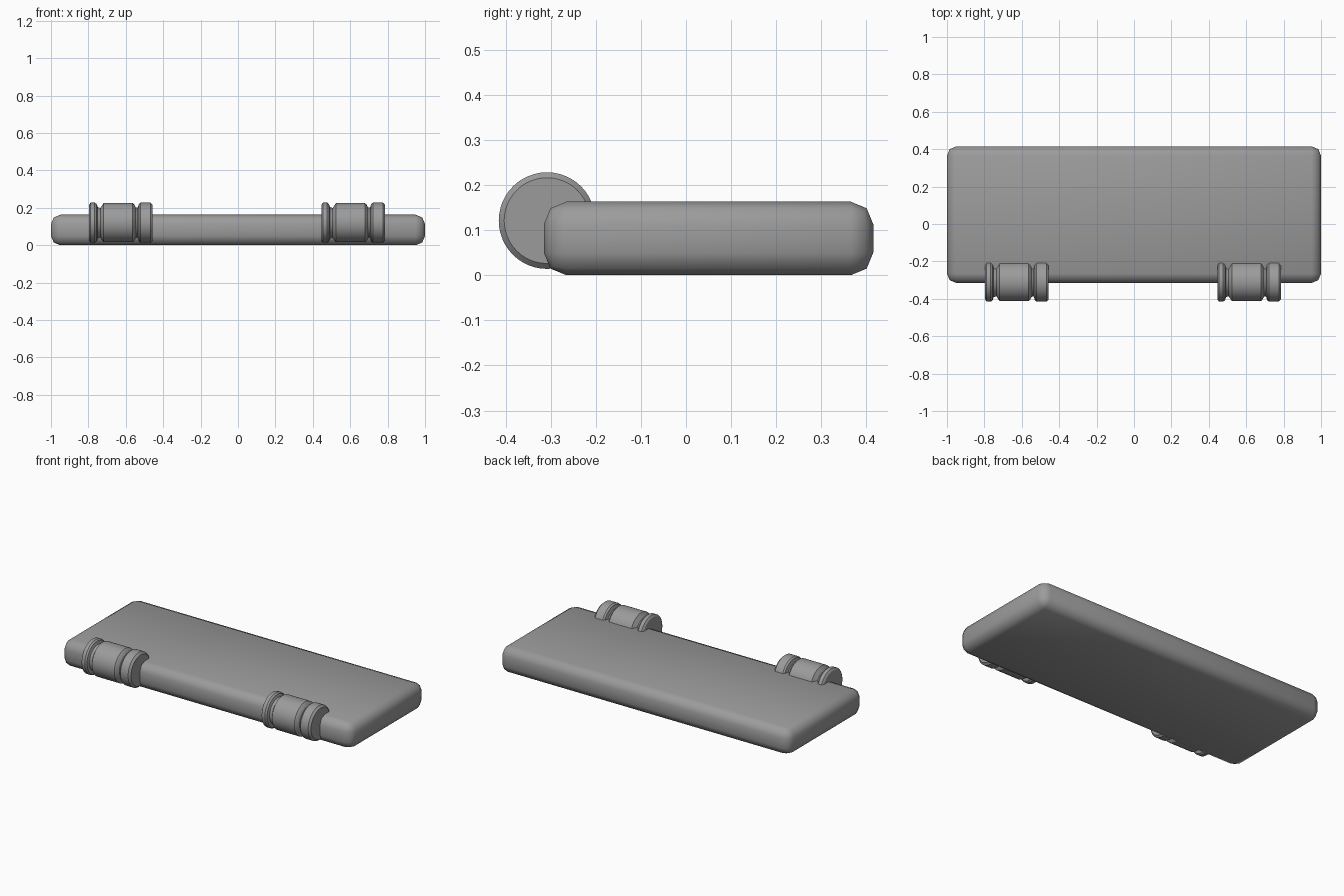
import bpy
import bmesh
import math

cube = bpy.data.objects.get("Cube")
if cube:
    bpy.data.objects.remove(cube, do_unlink=True)

# One plain grey for everything
grey = bpy.data.materials.new("grey")
grey.use_nodes = True
colour = (0.33, 0.33, 0.33, 1)
grey.diffuse_color = colour
grey.node_tree.nodes["Principled BSDF"].inputs["Base Color"].default_value = colour


def add_object(name, bm, angle):
    bmesh.ops.recalc_face_normals(bm, faces=bm.faces)
    mesh = bpy.data.meshes.new(name)
    bm.to_mesh(mesh)
    bm.free()
    mesh.materials.append(grey)
    obj = bpy.data.objects.new(name, mesh)
    bpy.context.collection.objects.link(obj)
    bpy.ops.object.select_all(action="DESELECT")
    obj.select_set(True)
    bpy.context.view_layer.objects.active = obj
    bpy.ops.object.shade_smooth_by_angle(angle=math.radians(angle))
    return obj


# Slab with softly rounded edges
bm = bmesh.new()
bmesh.ops.create_cube(bm, size=1)
bmesh.ops.scale(bm, vec=(2, 0.73, 0.163), verts=bm.verts)
bmesh.ops.translate(bm, vec=(0, 0.05, 0.0815), verts=bm.verts)
bmesh.ops.bevel(bm, geom=bm.edges[:], offset=0.05, segments=2,
                profile=0.5, affect="EDGES")
add_object("slab", bm, 50)

# Turned hinge barrel: (distance along x, radius)
PROFILE = [
    (0, 0.095), (0.008, 0.107), (0.03, 0.107), (0.04, 0.1),
    (0.046, 0.083), (0.06, 0.078), (0.068, 0.09), (0.078, 0.105),
    (0.232, 0.105), (0.24, 0.098), (0.25, 0.08), (0.26, 0.08),
    (0.266, 0.1), (0.276, 0.107), (0.328, 0.107), (0.34, 0.095),
]
SIDES = 48


def hinge(name, x):
    bm = bmesh.new()
    rings = []
    for along, radius in PROFILE:
        ring = []
        for i in range(SIDES):
            a = math.tau * i / SIDES
            ring.append(bm.verts.new((x + along, -0.308 + radius * math.cos(a),
                                      0.121 + radius * math.sin(a))))
        rings.append(ring)
    for a, b in zip(rings, rings[1:]):
        for i in range(SIDES):
            j = (i + 1) % SIDES
            bm.faces.new((a[i], a[j], b[j], b[i]))
    bm.faces.new(rings[0])
    bm.faces.new(rings[-1])
    add_object(name, bm, 30)


hinge("right_hinge", -0.796)
hinge("left_hinge", 0.446)
